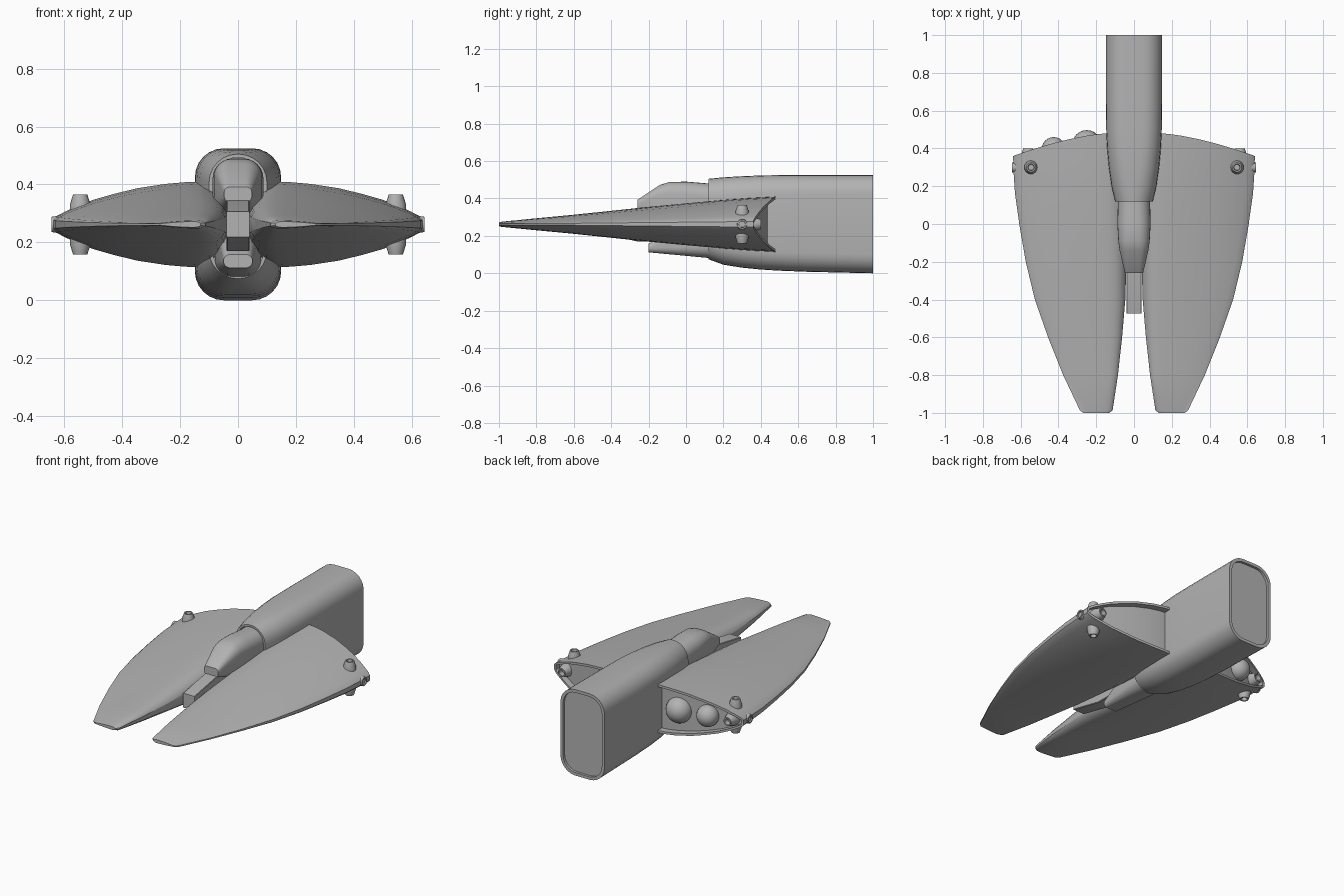
import bpy, bmesh, math
from mathutils import Vector

if "Cube" in bpy.data.objects:
    bpy.data.objects.remove(bpy.data.objects["Cube"])

grey = bpy.data.materials.new("hull_grey")
grey.diffuse_color = (0.45, 0.45, 0.45, 1)
grey.use_nodes = True
grey.node_tree.nodes["Principled BSDF"].inputs["Base Color"].default_value = grey.diffuse_color
MID = 0.262  # height of the wing plane


def finish(name, bm, mirror=False, angle=28):
    """Turn a bmesh into a shaded object, optionally mirrored across x."""
    bmesh.ops.recalc_face_normals(bm, faces=bm.faces)
    me = bpy.data.meshes.new(name)
    bm.to_mesh(me)
    bm.free()
    ob = bpy.data.objects.new(name, me)
    bpy.context.collection.objects.link(ob)
    me.materials.append(grey)
    if mirror:
        m = ob.modifiers.new("mirror", 'MIRROR')
        m.use_mirror_merge = False
    bpy.ops.object.select_all(action='DESELECT')
    ob.select_set(True)
    bpy.context.view_layer.objects.active = ob
    bpy.ops.object.shade_smooth_by_angle(angle=math.radians(angle))
    return ob


def loft(name, rings, mirror=False, strip_caps=False):
    """Skin a list of equal-length closed rings and cap both ends."""
    bm = bmesh.new()
    vs = [[bm.verts.new(p) for p in r] for r in rings]
    n = len(vs[0])
    for a, b in zip(vs, vs[1:]):
        for i in range(n):
            j = (i + 1) % n
            bm.faces.new((a[i], a[j], b[j], b[i]))
    for r in (vs[0], vs[-1]):
        if strip_caps:   # quads between matching upper and lower points
            for i in range(n // 2 - 1):
                bm.faces.new((r[i], r[i + 1], r[n - 2 - i], r[n - 1 - i]))
        else:
            bm.faces.new(r)
    return finish(name, bm, mirror)


def round_rect(y, hw, z0, z1, r, seg=6):
    """Rounded rectangle in the xz plane."""
    r = min(r, hw * 0.98, (z1 - z0) * 0.49)
    corners = ((hw - r, z1 - r, 0), (r - hw, z1 - r, 90),
               (r - hw, z0 + r, 180), (hw - r, z0 + r, 270))
    pts = []
    for cx, cz, start in corners:
        for k in range(seg + 1):
            a = math.radians(start + 90 * k / seg)
            pts.append((cx + r * math.cos(a), y, cz + r * math.sin(a)))
    return pts


# Wings: one lens-shaped section scaled along the hull, recessed at the rear
SECTION = [(0, .35), (.02, .6), (.06, .82), (.11, .95), (.17, 1), (.25, .985),
           (.36, .945), (.52, .845), (.65, .715), (.77, .575), (.86, .43),
           (.93, .3), (.98, .19), (1, .1)]


def wing_ring(y, xi, xo, h, inset=0.0, back=0.0):
    w = min(1, max(0, (y + 0.2) / 0.68)) ** 2
    top, low = [], []
    for u, k in SECTION:
        x = xi + (xo - xi) * u
        drop = 0.12 * max(0, (x - 0.14) / 0.5) ** 1.5   # swept rear edge
        yy = y - drop * w - back
        x = min(max(x, xi + inset), xo - inset)
        z = max(h * k - inset, 0.004)
        top.append((x, yy, MID + z))
        low.append((x, yy, MID - z))
    return top + low[::-1]


stations = [(-1, .13, .27, .01), (-.985, .113, .287, .014), (-.8, .085, .375, .032),
            (-.6, .063, .455, .051), (-.4, .046, .525, .072), (-.2, .04, .573, .093),
            (0, .036, .606, .112), (.2, .034, .63, .13), (.34, .033, .637, .14)]
rear = (.48, .032, .64, .148)
loft("wing", [wing_ring(*s) for s in stations] +
     [wing_ring(*rear), wing_ring(*rear, .014), wing_ring(*rear, .014, .04)],
     mirror=True, strip_caps=True)

# Main fuselage: hollow lip at the front, shallow recess at the back
body = [(.12, .1, .075, .505), (.2, .119, .046, .513), (.3, .133, .03, .519),
        (.4, .142, .02, .523), (.5, .147, .014, .525), (.65, .149, .008, .525),
        (1, .149, 0, .525)]
y, hw, a, b = body[0]
rings = [round_rect(.2, hw - .012, a + .012, b - .012, .085),
         round_rect(y, hw - .012, a + .012, b - .012, .085)]
rings += [round_rect(*s, .1) for s in body]
rings += [round_rect(1, .131, .018, .507, .085), round_rect(.985, .131, .018, .507, .085)]
loft("fuselage", rings)

# Upper neck, lower neck and the block joining the wings
loft("upper_neck", [round_rect(*s) for s in (
    (-.26, .048, .34, .392, .02), (-.14, .076, .3, .472, .05), (-.09, .083, .28, .488, .06),
    (0, .088, .27, .49, .07), (.12, .085, .27, .48, .07), (.22, .085, .27, .48, .07))])
loft("lower_neck", [round_rect(*s) for s in (
    (-.2, .05, .112, .158, .022), (-.05, .065, .098, .24, .04),
    (.12, .08, .082, .26, .06), (.22, .08, .08, .26, .06))])
loft("centre_block", [round_rect(*s, .003, 1) for s in (
    (-.475, .04, .218, .306), (-.26, .04, .17, .345), (.2, .04, .17, .345))])


# Small thrusters: hollow cones around each wing tip
def thruster(name, base, direction, length, r0, r1):
    d = Vector(direction)
    q = d.to_track_quat('Z', 'Y')
    rings = []
    for r, t in ((r0, 0), (r0, length * .4), (r1, length),
                 (r1 * .7, length), (r1 * .6, length * .6)):
        rings.append([Vector(base) + q @ Vector((
            r * math.cos(k * math.tau / 16), r * math.sin(k * math.tau / 16), t))
            for k in range(16)])
    loft(name, rings, mirror=True)


thruster("top_thruster", (.545, .3, .305), (0, 0, 1), .06, .036, .025)
thruster("bottom_thruster", (.545, .3, 2 * MID - .305), (0, 0, -1), .06, .036, .025)
thruster("side_thruster", (.595, .3, MID), (1, 0, 0), .05, .031, .026)
thruster("rear_thruster", (.56, .33, MID), (0, 1, 0), .07, .04, .026)

# Two domes set in the left wing's rear recess
for name, pos, r in (("large_dome", (-.25, .42, MID), .077),
                     ("small_dome", (-.425, .396, MID), .064)):
    bm = bmesh.new()
    bmesh.ops.create_uvsphere(bm, u_segments=24, v_segments=14, radius=r)
    bmesh.ops.translate(bm, verts=bm.verts, vec=pos)
    finish(name, bm)
